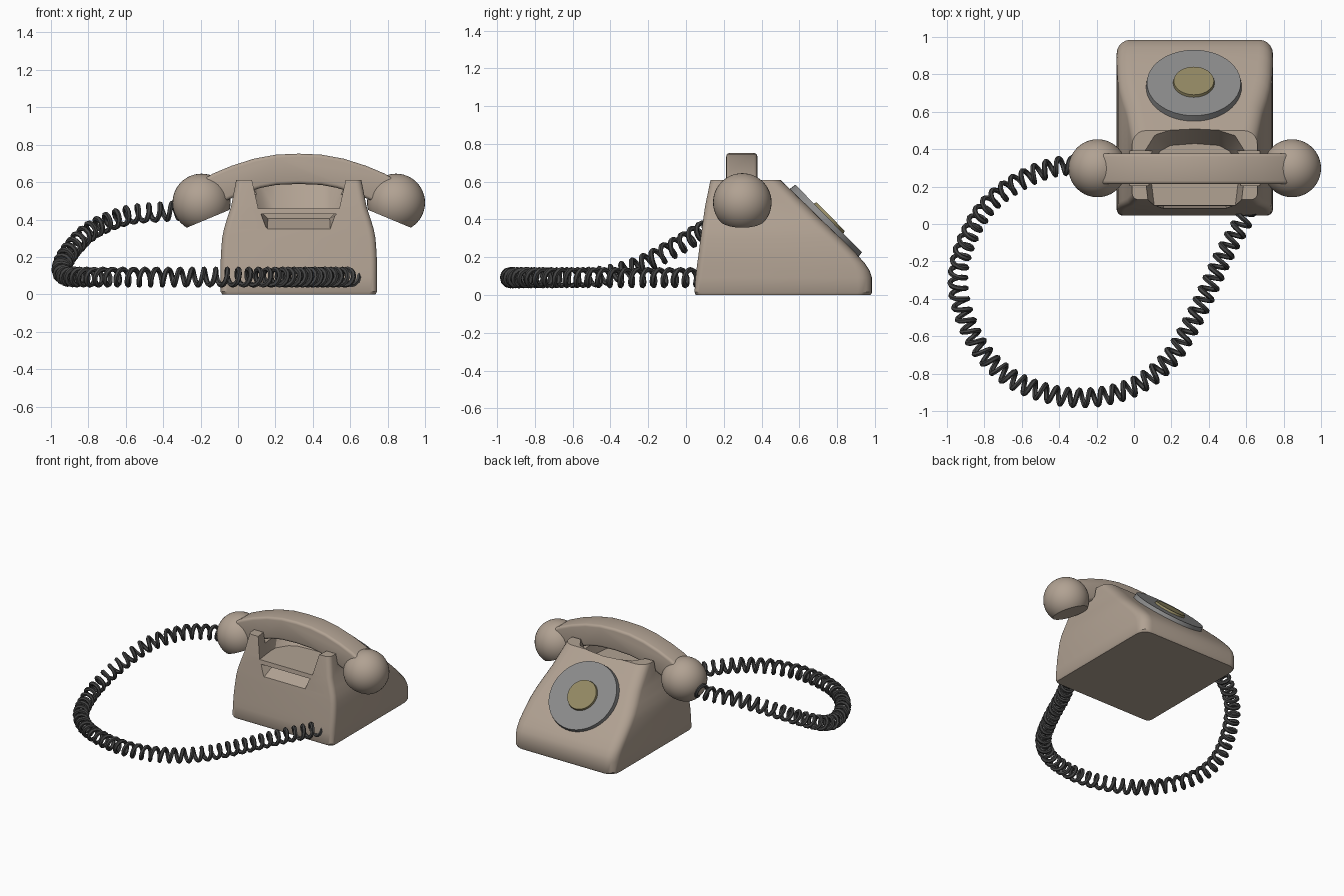
import bpy, bmesh, math
from mathutils import Vector, Matrix

CX = 0.325  # centre line of the telephone
cube = bpy.data.objects.get("Cube")
if cube:
    bpy.data.objects.remove(cube, do_unlink=True)


def material(name, rgb):
    m = bpy.data.materials.new(name)
    m.use_nodes = True
    m.diffuse_color = (*rgb, 1)
    m.node_tree.nodes["Principled BSDF"].inputs["Base Color"].default_value = (*rgb, 1)
    return m


BEIGE = material("beige plastic", (0.44, 0.36, 0.29))
GREY = material("grey dial", (0.26, 0.26, 0.26))
OLIVE = material("olive dial centre", (0.29, 0.25, 0.125))
BLACK = material("black cord", (0.055, 0.055, 0.055))


def finish(name, bm, mat):
    bmesh.ops.recalc_face_normals(bm, faces=bm.faces)
    mesh = bpy.data.meshes.new(name)
    bm.to_mesh(mesh)
    bm.free()
    ob = bpy.data.objects.new(name, mesh)
    bpy.context.collection.objects.link(ob)
    mesh.materials.append(mat)
    return ob


def loft(name, rings, mat=BEIGE):
    """Skin rings of equal length and cap both ends."""
    bm = bmesh.new()
    rows = [[bm.verts.new(p) for p in ring] for ring in rings]
    n = len(rows[0])
    for a, b in zip(rows, rows[1:]):
        for i in range(n):
            j = (i + 1) % n
            bm.faces.new((a[i], a[j], b[j], b[i]))
    bm.faces.new(rows[0])
    bm.faces.new(rows[-1])
    return finish(name, bm, mat)


def activate(ob):
    bpy.ops.object.select_all(action='DESELECT')
    ob.select_set(True)
    bpy.context.view_layer.objects.active = ob


def smooth(ob, degrees=32):
    activate(ob)
    bpy.ops.object.shade_smooth_by_angle(angle=math.radians(degrees))


def cut(ob, cutter):
    mod = ob.modifiers.new("cut", 'BOOLEAN')
    mod.operation = 'DIFFERENCE'
    mod.solver = 'EXACT'
    mod.object = cutter
    activate(ob)
    bpy.ops.object.modifier_apply(modifier=mod.name)
    bpy.data.objects.remove(cutter, do_unlink=True)


# Body: rounded rectangles stacked upwards
def rounded_ring(z, hw, y0, y1, front=0.035, back=0.075, seg=5):
    pts = []
    corners = [(1, y1, back, 0), (-1, y1, back, 90), (-1, y0, front, 180), (1, y0, front, 270)]
    for sx, y, r, start in corners:
        cy = y - r if y == y1 else y + r
        for k in range(seg + 1):
            a = math.radians(start + 90 * k / seg)
            pts.append((CX + sx * (hw - r) + r * math.cos(a), cy + r * math.sin(a), z))
    return pts


levels = [(0, .41, .052, .977), (.015, .418, .045, .985), (.09, .418, .05, .985),
          (.13, .418, .055, .972), (.17, .418, .06, .945), (.22, .416, .067, .9),
          (.3, .41, .077, .82), (.35, .4, .084, .768), (.4, .385, .091, .716),
          (.47, .362, .101, .645), (.61, .335, .13, .5)]
body = loft("body", [rounded_ring(*lv) for lv in levels])


# Cradle scoop between the prongs
def scoop_ring(z, w, back):
    half = [(w - .03, 0), (w, .25), (w, back - .12), (w - .05, back - .04), (.13, back - .01)]
    pts = half + [(0, back)] + [(-x, y) for x, y in reversed(half)]
    return [(CX + x, y, z) for x, y in pts]


cut(body, loft("scoop_cutter", [scoop_ring(.46, .235, .43), scoop_ring(.66, .275, .54)]))


def box_ring(x, y0, y1, z0, z1):
    return [(x, y0, z0), (x, y1, z0), (x, y1, z1), (x, y0, z1)]


# Notch across the prongs where the handset rests
cut(body, loft("notch_cutter", [box_ring(CX + s * .5, .205, .39, .535, .8) for s in (-1, 1)]))


# Finger pocket in the front
def pocket_ring(y, top, bottom, low):
    return [(CX - top, y, .43), (CX + top, y, .43), (CX + bottom, y, low), (CX - bottom, y, low)]


cut(body, loft("pocket_cutter", [pocket_ring(.03, .21, .17, .325), pocket_ring(.2, .19, .165, .405)]))
smooth(body)

# Handset grip: arched profile with softened edges
top = [(0, .752), (.12, .747), (.24, .725), (.36, .687), (.46, .645), (.55, .59)]
under = [(.5, .46), (.38, .505), (.3, .54), (.2, .57), (.12, .585), (0, .59)]
half = top + under
outline = half[:-1] + [(0, .59)] + [(-x, z) for x, z in reversed(half[1:-1])]
grip = loft("handset_grip", [[(CX + x, y, z) for x, z in outline] for y in (.213, .378)])
bev = grip.modifiers.new("soft edges", 'BEVEL')
bev.width = .018
bev.segments = 3
bev.limit_method = 'ANGLE'
bev.angle_limit = math.radians(50)
activate(grip)
bpy.ops.object.modifier_apply(modifier=bev.name)
smooth(grip)

# Earpiece and mouthpiece: balls sliced flat on the lower inner side
for side, name in ((-1, "right_handset_ball"), (1, "left_handset_ball")):
    bm = bmesh.new()
    bmesh.ops.create_uvsphere(bm, u_segments=40, v_segments=24, radius=.155)
    n = Vector((-side * .385, 0, -.923))
    res = bmesh.ops.bisect_plane(bm, geom=bm.verts[:] + bm.edges[:] + bm.faces[:],
                                 plane_co=n * .093, plane_no=n, clear_outer=True)
    rim = [e for e in res["geom_cut"] if isinstance(e, bmesh.types.BMEdge)]
    bmesh.ops.contextual_create(bm, geom=rim)
    bmesh.ops.translate(bm, verts=bm.verts, vec=(CX + side * .52, .298, .49))
    smooth(finish(name, bm, BEIGE))

# Dial and its centre, lying on the sloped back
tilt = Matrix.Rotation(math.radians(-45.5), 4, 'X')
normal = tilt @ Vector((0, 0, 1))
seat = Vector((CX - .005, .738, .388))


def disc(name, radius, depth, lift, mat):
    bm = bmesh.new()
    bmesh.ops.create_cone(bm, cap_ends=True, segments=48, radius1=radius,
                          radius2=radius - .006, depth=depth)
    bmesh.ops.transform(bm, verts=bm.verts,
                        matrix=Matrix.Translation(seat + normal * lift) @ tilt)
    smooth(finish(name, bm, mat))


disc("dial", .257, .04, .004, GREY)
disc("dial_centre", .113, .024, .027, OLIVE)

# Coiled cord: helix wound round a smooth path
path = [Vector(p) for p in (
    (-.27, .31, .45), (-.42, .305, .44), (-.6, .235, .42), (-.78, .1, .345), (-.89, -.08, .24),
    (-.94, -.26, .15), (-.92, -.45, .1), (-.82, -.67, .092), (-.65, -.83, .092),
    (-.42, -.915, .092), (-.2, -.925, .092), (.02, -.86, .092), (.2, -.71, .092),
    (.34, -.47, .092), (.48, -.17, .092), (.59, .03, .092), (.61, .09, .092))]


def spline(t):
    i = min(int(t), len(path) - 2)
    f = t - i
    p0, p1, p2, p3 = (path[max(0, min(len(path) - 1, i + k))] for k in (-1, 0, 1, 2))
    return .5 * (2 * p1 + (p2 - p0) * f + (2 * p0 - 5 * p1 + 4 * p2 - p3) * f ** 2
                 + (3 * p1 - p0 - 3 * p2 + p3) * f ** 3)


PITCH, COIL, WIRE = .064, .043, .014
steps = 1000
samples = [spline((len(path) - 1) * k / steps) for k in range(steps + 1)]
points, travelled, due = [], 0, 0
for a, b in zip(samples, samples[1:]):
    d = (b - a).normalized()
    across = d.cross(Vector((0, 0, 1))).normalized()
    up = across.cross(d)
    length = (b - a).length
    while due <= travelled + length:
        ang = math.tau * due / PITCH
        points.append(a + d * (due - travelled) + COIL * (across * math.cos(ang) + up * math.sin(ang)))
        due += PITCH / 12
    travelled += length

curve = bpy.data.curves.new("cord", 'CURVE')
curve.dimensions = '3D'
curve.bevel_depth = WIRE
curve.bevel_resolution = 1
curve.use_fill_caps = True
line = curve.splines.new('POLY')
line.points.add(len(points) - 1)
for sp, p in zip(line.points, points):
    sp.co = (*p, 1)
curve.materials.append(BLACK)
cord = bpy.data.objects.new("cord", curve)
bpy.context.collection.objects.link(cord)
activate(cord)
bpy.ops.object.convert(target='MESH')
smooth(bpy.context.view_layer.objects.active, 40)
